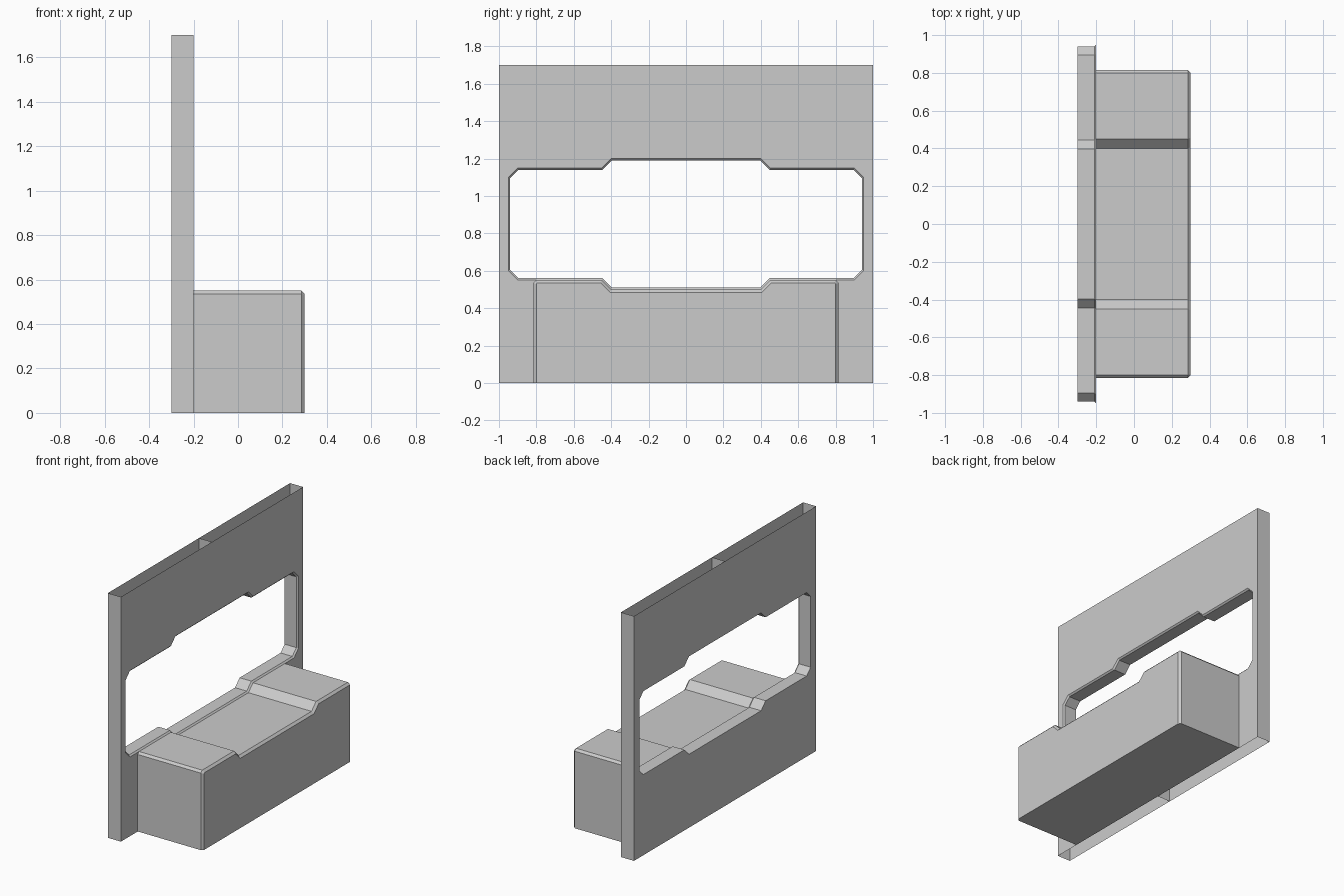
import bpy, bmesh
from mathutils import Vector

if "Cube" in bpy.data.objects:
    bpy.data.objects.remove(bpy.data.objects["Cube"])


def inset(chain, d):
    """Mitred offset to the left; first and last points are only guides."""
    pts = [Vector(p) for p in chain]
    out = []
    for a, p, b in zip(pts, pts[1:], pts[2:]):
        u, v = (p - a).normalized(), (b - p).normalized()
        n, m = Vector((-u.y, u.x)), Vector((-v.y, v.x))
        q = p + (n + m) * (d / (1 + n.dot(m)))
        out.append((q.x, q.y))
    return out


def ring(bm, x, pts):
    return [bm.verts.new((x, y, z)) for y, z in pts]


def strip(bm, a, b):
    for i in range(len(a) - 1):
        bm.faces.new((a[i], a[i + 1], b[i + 1], b[i]))


def finish(bm, name, front_face=None, mirror=True):
    if front_face:
        bmesh.ops.recalc_face_normals(bm, faces=bm.faces[:])
        if front_face.normal.x < 0:
            bmesh.ops.reverse_faces(bm, faces=bm.faces[:])
    me = bpy.data.meshes.new(name)
    bm.to_mesh(me)
    bm.free()
    ob = bpy.data.objects.new(name, me)
    bpy.context.collection.objects.link(ob)
    if mirror:
        mod = ob.modifiers.new("mirror", "MIRROR")
        mod.use_axis = (False, True, False)
    return ob


# Hollow wall panel, open at top and bottom, with a stepped window (half, mirrored)
hole = [(0, .5), (.4, .5), (.45, .55), (.9, .55), (.95, .6),
        (.95, 1.1), (.9, 1.15), (.45, 1.15), (.4, 1.2), (0, 1.2)]
small = inset([(-.4, .5)] + hole + [(-.4, 1.2)], .01)
frame = [(0, 1.7), (1, 1.7), (1, 0), (0, 0)]

bm = bmesh.new()
out_front, out_back = ring(bm, -.2, frame), ring(bm, -.3, frame)
hole_front, hole_mid, hole_back = (
    ring(bm, -.2, hole), ring(bm, -.21, small), ring(bm, -.3, small))
front = bm.faces.new(out_front + hole_front)
bm.faces.new(out_back + hole_back)
strip(bm, hole_front, hole_mid)
strip(bm, hole_mid, hole_back)
strip(bm, out_front[1:3], out_back[1:3])
finish(bm, "window_wall", front)

# Thin dividers inside the wall, above and below the window
bm = bmesh.new()
for lo, hi in ((0, .5), (1.2, 1.7)):
    bm.faces.new([bm.verts.new((x, 0, z)) for x, z in
                  ((-.3, lo), (-.2, lo), (-.2, hi), (-.3, hi))])
finish(bm, "wall_divider", mirror=False)

# Counter block with a sunken middle and chamfered edges (half, mirrored)
C = .015
top = [(0, .5), (.4, .5), (.45, .55), (.8, .55), (.815, .535), (.815, 0)]
face = inset([(-.4, .5)] + top + [(.815, -1)], -C)

bm = bmesh.new()
back, edge, nose = ring(bm, -.2, top), ring(bm, .3 - C, top), ring(bm, .3, face)
strip(bm, back, edge)
strip(bm, edge, nose)
base_back, base_front = ring(bm, -.2, [(0, 0)])[0], ring(bm, .3, [(0, 0)])[0]
front = bm.faces.new(nose + [base_front])
bm.faces.new((base_back, back[-1], edge[-1], nose[-1], base_front))
finish(bm, "counter_block", front)
